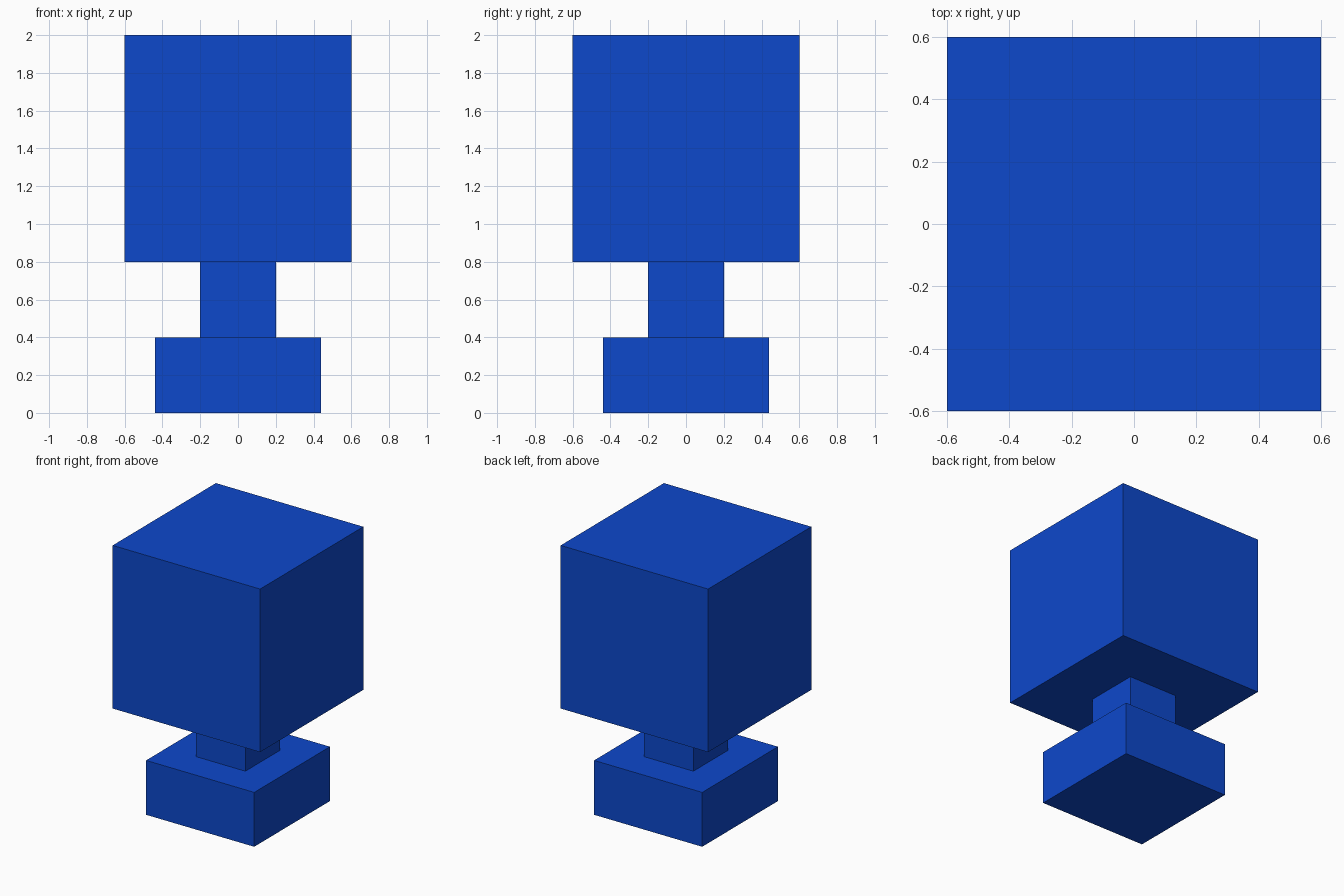
import bpy

if "Cube" in bpy.data.objects:
    bpy.data.objects.remove(bpy.data.objects["Cube"])

blue = bpy.data.materials.new("blue")
blue.diffuse_color = (0.004, 0.065, 0.6, 1)
blue.use_nodes = True
blue.node_tree.nodes["Principled BSDF"].inputs["Base Color"].default_value = blue.diffuse_color


def box(name, width, bottom, top):
    """Square block centred on the vertical axis."""
    bpy.ops.mesh.primitive_cube_add(size=1, location=(0, 0, (bottom + top) / 2))
    obj = bpy.context.object
    obj.name = name
    obj.scale = (width, width, top - bottom)
    bpy.ops.object.transform_apply(location=False, rotation=False, scale=True)
    obj.data.materials.append(blue)
    return obj


# Stacked blocks from the ground up
box("base", 0.88, 0.0, 0.4)
box("neck", 0.4, 0.4, 0.8)
box("head", 1.2, 0.8, 2.0)
